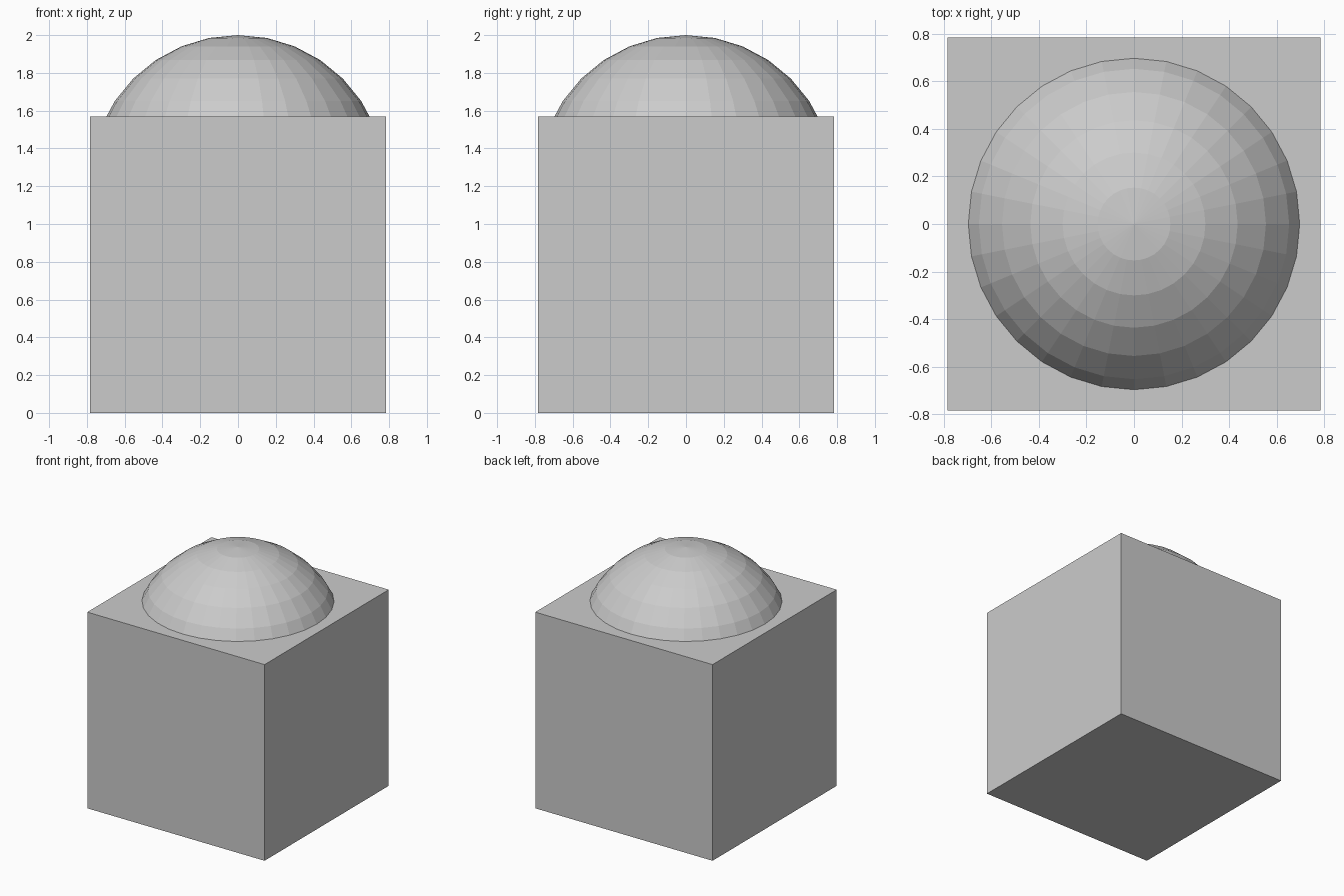
import bpy
import bmesh
from mathutils import Matrix

if "Cube" in bpy.data.objects:
    bpy.data.objects.remove(bpy.data.objects["Cube"])

HALF = 0.7843          # half width of the block, also the sphere radius
TOP = 2 * HALF         # height of the block's top face


def add_object(name, bm):
    mesh = bpy.data.meshes.new(name)
    bm.to_mesh(mesh)
    bm.free()
    obj = bpy.data.objects.new(name, mesh)
    bpy.context.collection.objects.link(obj)
    return obj


# Block standing on the ground
bm = bmesh.new()
bmesh.ops.create_cube(bm, size=2 * HALF, matrix=Matrix.Translation((0, 0, HALF)))
add_object("base_block", bm)

# Faceted dome: the part of a sphere that rises above the block
bm = bmesh.new()
bmesh.ops.create_uvsphere(bm, u_segments=32, v_segments=16, radius=HALF,
                          matrix=Matrix.Translation((0, 0, 2 - HALF)))
bmesh.ops.bisect_plane(bm, geom=bm.verts[:] + bm.edges[:] + bm.faces[:],
                       plane_co=(0, 0, TOP), plane_no=(0, 0, 1),
                       clear_inner=True)
add_object("dome", bm)
